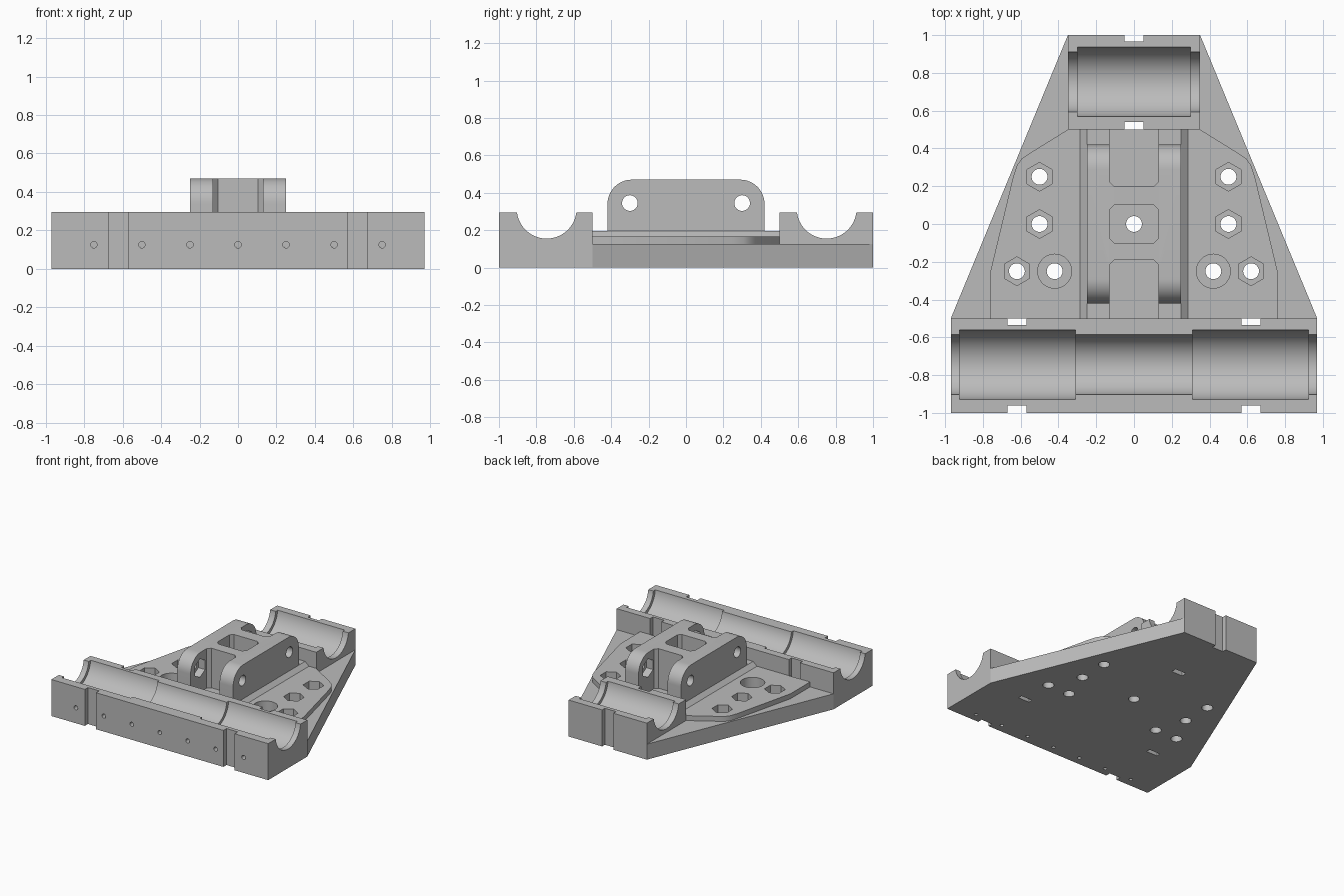
import bpy, bmesh, math

if "Cube" in bpy.data.objects:
    bpy.data.objects.remove(bpy.data.objects["Cube"], do_unlink=True)

grey = bpy.data.materials.new("plain grey")
grey.use_nodes = True
GREY = (0.5, 0.5, 0.5, 1)
grey.diffuse_color = GREY
grey.node_tree.nodes["Principled BSDF"].inputs["Base Color"].default_value = GREY


def add_prism(bm, axis, pts, lo, hi):
    """Extrude a 2D outline along an axis."""
    place = {"x": lambda a, b, t: (t, a, b),
             "y": lambda a, b, t: (a, t, b),
             "z": lambda a, b, t: (a, b, t)}[axis]
    low = [bm.verts.new(place(a, b, lo)) for a, b in pts]
    high = [bm.verts.new(place(a, b, hi)) for a, b in pts]
    bm.faces.new(low)
    bm.faces.new(high)
    for i in range(len(pts)):
        j = (i + 1) % len(pts)
        bm.faces.new((low[i], low[j], high[j], high[i]))


def solid(name, *prisms):
    bm = bmesh.new()
    for prism in prisms:
        add_prism(bm, *prism)
    bmesh.ops.recalc_face_normals(bm, faces=bm.faces)
    mesh = bpy.data.meshes.new(name)
    bm.to_mesh(mesh)
    bm.free()
    mesh.materials.append(grey)
    obj = bpy.data.objects.new(name, mesh)
    bpy.context.collection.objects.link(obj)
    return obj


def cut(parts, *prisms):
    """Subtract separate prisms from every listed part."""
    cutter = solid("cutter", *prisms)
    cutter.hide_render = True
    for part in parts:
        mod = part.modifiers.new("cut", "BOOLEAN")
        mod.operation = "DIFFERENCE"
        mod.solver = "EXACT"
        mod.object = cutter
        graph = bpy.context.evaluated_depsgraph_get()
        mesh = bpy.data.meshes.new_from_object(part.evaluated_get(graph))
        part.modifiers.clear()
        part.data = mesh
    bpy.data.objects.remove(cutter, do_unlink=True)


def ngon(x, y, r, n=32, turn=math.pi / 2):
    return [(x + r * math.cos(turn + math.tau * i / n),
             y + r * math.sin(turn + math.tau * i / n)) for i in range(n)]


def rect(x0, x1, y0, y1):
    return [(x0, y0), (x1, y0), (x1, y1), (x0, y1)]


def chamfered(x, y0, y1, c=0.025):
    return [(-x + c, y0), (x - c, y0), (x, y0 + c), (x, y1 - c),
            (x - c, y1), (-x + c, y1), (-x, y1 - c), (-x, y0 + c)]


PLATE, PAD, SPINE, BAR, TOP = 0.125, 0.165, 0.195, 0.295, 0.47
SIDES = (-1, 1)

# Main parts
plate = solid("base_plate", ("z", [(-0.97, -0.5), (0.97, -0.5), (0.35, 1), (-0.35, 1)], 0, PLATE))
front_bar = solid("front_bar", ("z", rect(-0.97, 0.97, -1, -0.5), 0, BAR))
rear_bar = solid("rear_bar", ("z", rect(-0.35, 0.35, 0.5, 1), PLATE, BAR))

# Raised pads on both sides of the spine
outline = [(0.285, -0.5), (0.76, -0.5), (0.76, -0.25), (0.64, 0.25), (0.62, 0.31),
           (0.595, 0.345), (0.56, 0.37), (0.35, 0.5), (0.285, 0.5)]
pads = [solid(name, ("z", [(s * x, y) for x, y in outline], PLATE, PAD))
        for name, s in (("right_pad", -1), ("left_pad", 1))]

# Spine with sloped edges, and the round-cornered bracket on it
spine = solid("spine", ("y", [(-0.285, PLATE), (0.285, PLATE), (0.285, PAD), (0.25, SPINE),
                              (-0.25, SPINE), (-0.285, PAD)], -0.5, 0.5))
R = 0.13
arc = [(0.42 - R + R * math.cos(i * math.pi / 24), TOP - R + R * math.sin(i * math.pi / 24))
       for i in range(13)]
profile = [(0.42, SPINE)] + arc + [(-y, z) for y, z in reversed(arc)] + [(-0.42, SPINE)]
bracket = solid("bracket", ("x", profile, -0.25, 0.25))

# Bearing grooves, with wider pockets inside the narrow end lips
AXIS_Z = 0.315
for bar, y, pockets in ((front_bar, -0.745, ((-0.925, -0.31), (0.31, 0.925))),
                        (rear_bar, 0.752, ((-0.3, 0.3),))):
    cut([bar], ("x", ngon(y, AXIS_Z, 0.16, 96), -1.1, 1.1))
    cut([bar], *[("x", ngon(y, AXIS_Z, 0.185, 96), a, b) for a, b in pockets])

# Strap slots through the bars
cut([front_bar], *[("z", rect(s * 0.62 - 0.05, s * 0.62 + 0.05, a, b), -0.1, 0.4)
                   for s in SIDES for a, b in ((-1.1, -0.96), (-0.535, -0.4))])
cut([rear_bar, plate], ("z", rect(-0.05, 0.05, 0.965, 1.1), -0.1, 0.4),
    ("z", rect(-0.05, 0.05, 0.495, 0.54), -0.1, 0.4))

# Small holes in the front face and underside of the front bar
row = [0.25 * i for i in range(-3, 4)]
cut([front_bar], *[("y", ngon(x, PLATE, 0.017, 16), -1.1, -0.92) for x in row])
cut([front_bar], *[("z", ngon(x, -0.93, 0.014, 16), -0.1, 0.115) for x in row])

# Bolt holes, hexagonal nut recesses and round counterbores
hexes = [(s * x, y) for s in SIDES for x, y in ((0.5, 0.25), (0.5, 0), (0.62, -0.25))]
rounds = [(s * 0.42, -0.25) for s in SIDES]
cut(pads + [plate], *[("z", ngon(x, y, 0.042), -0.1, 0.4) for x, y in hexes + rounds])
cut(pads + [plate], *[("z", ngon(x, y, 0.076, 6), 0.08, 0.4) for x, y in hexes],
    *[("z", ngon(x, y, 0.09, 48), 0.08, 0.4) for x, y in rounds])

# Bracket slots, centre hole, cross holes and nut recesses inside the cheeks
cut([spine, bracket], *[("z", chamfered(0.13, a, b), 0.15, 0.6)
                        for a, b in ((-0.6, -0.19), (-0.1, 0.1), (0.2, 0.6))])
cut([spine, plate], ("z", ngon(0, 0, 0.042), -0.1, 0.4))
cut([bracket], *[("x", ngon(y, 0.345, 0.042), -0.4, 0.4) for y in (-0.3, 0.3)])
cut([bracket], *[("x", ngon(y, 0.345, 0.075, 6), -0.19, 0.19) for y in (-0.3, 0.3)])

# Smooth the round surfaces and keep the edges sharp
bpy.ops.object.select_all(action="DESELECT")
for part in [plate, front_bar, rear_bar, spine, bracket] + pads:
    part.select_set(True)
    bpy.context.view_layer.objects.active = part
bpy.ops.object.shade_smooth_by_angle(angle=math.radians(25))
